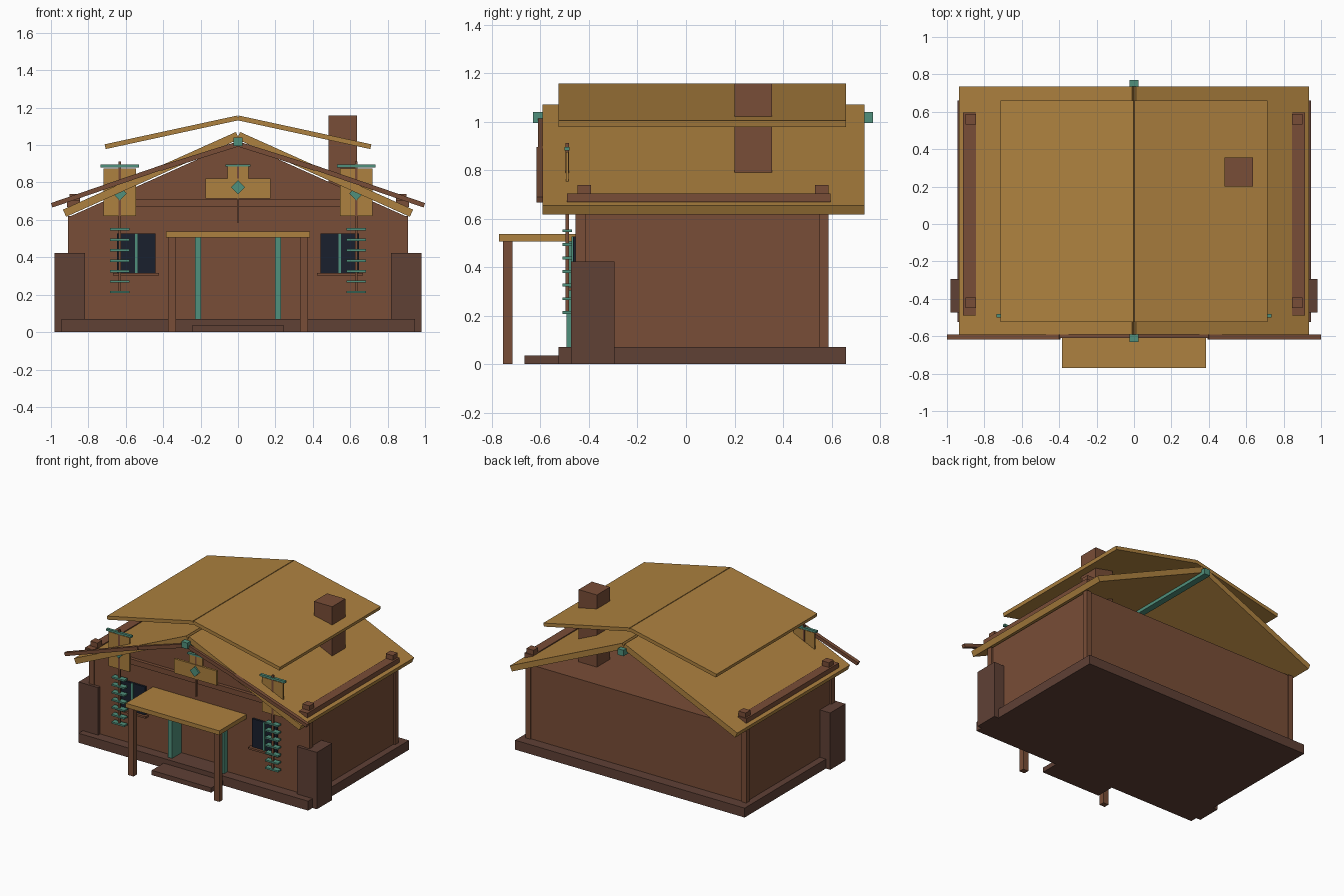
import bpy, bmesh, math
from mathutils import Vector

if "Cube" in bpy.data.objects:
    bpy.data.objects.remove(bpy.data.objects["Cube"])


def material(name, rgb):
    m = bpy.data.materials.new(name)
    m.diffuse_color = (*rgb, 1)
    m.use_nodes = True
    m.node_tree.nodes["Principled BSDF"].inputs["Base Color"].default_value = m.diffuse_color
    return m


WOOD = material("brown_wood", (0.19, 0.075, 0.038))
STONE = material("dark_stone", (0.115, 0.052, 0.036))
GOLD = material("golden_boards", (0.42, 0.22, 0.05))
TEAL = material("teal_trim", (0.08, 0.28, 0.2))
GLASS = material("dark_glass", (0.01, 0.014, 0.026))


def prism(name, pts, y0, y1, mat):
    """Extrude an x-z outline from y0 to y1."""
    bm = bmesh.new()
    face = bm.faces.new([bm.verts.new((x, y0, z)) for x, z in pts])
    ext = bmesh.ops.extrude_face_region(bm, geom=[face])
    verts = [g for g in ext["geom"] if isinstance(g, bmesh.types.BMVert)]
    bmesh.ops.translate(bm, vec=(0, y1 - y0, 0), verts=verts)
    bmesh.ops.recalc_face_normals(bm, faces=bm.faces)
    mesh = bpy.data.meshes.new(name)
    bm.to_mesh(mesh)
    bm.free()
    mesh.materials.append(mat)
    ob = bpy.data.objects.new(name, mesh)
    bpy.context.collection.objects.link(ob)
    return ob


def box(name, x, y, z, mat):
    return prism(name, [(x[0], z[0]), (x[1], z[0]), (x[1], z[1]), (x[0], z[1])], *y, mat)


def slab(name, a, b, thick, y, mat, s=1):
    """Sloping board whose top edge runs from a to b; s mirrors it in x."""
    a, b = Vector(a), Vector(b)
    d = (b - a).normalized()
    n = Vector((d.y, -d.x)) * thick
    return prism(name, [(s * p.x, p.y) for p in (a, b, b + n, a + n)], *y, mat)


def diamond(name, x, z, r, y, mat):
    return prism(name, [(x - r, z), (x, z - r), (x + r, z), (x, z + r)], *y, mat)


def span(c, half):
    return (c - half, c + half)


# Base, step and walls
box("foundation", (-.945, .945), (-.525, .66), (0, .07), STONE)
box("front_step", (-.245, .245), (-.665, -.525), (0, .035), STONE)
box("house_body", (-.895, .895), (-.38, .58), (.07, .62), WOOD)
prism("front_wall", [(-.895, .07), (-.2, .07), (-.2, .53), (.2, .53), (.2, .07),
                     (.895, .07), (.895, .62), (0, 1.02), (-.895, .62)],
      -.45, -.38, WOOD)
box("gable_beam", (-.7, .7), (-.475, -.45), (.67, .71), WOOD)

# Ridge and chimney
box("ridge_beam", span(0, .024), (-.63, .77), (.995, 1.04), TEAL)
box("chimney", (.485, .635), (.2, .355), (.6, 1.157), WOOD)

# Porch canopy
box("porch_canopy", (-.385, .385), (-.77, -.45), (.505, .537), GOLD)

for s, side in ((-1, "left"), (1, "right")):
    # Roof layers and bargeboards
    slab(f"main_roof_{side}", (.011, 1.07), (.936, .655), .042, (-.592, .735), GOLD, s)
    slab(f"upper_roof_{side}", (.003, 1.158), (.713, 1.004), .026, (-.525, .66), GOLD, s)
    slab(f"inner_bargeboard_{side}", (0, 1.02), (.42, .888), .027, (-.61, -.592), WOOD, s)
    slab(f"outer_bargeboard_{side}", (.4, .896), (1.0, .69), .025, (-.617, -.59), WOOD, s)

    # Snow rail with end blocks
    box(f"snow_rail_{side}", span(s * .88, .035), (-.49, .595), (.668, .703), WOOD)
    for y in (-.42, .56):
        box(f"snow_rail_block_{side}", span(s * .873, .029), span(y, .028), (.68, .738), WOOD)

    # Corner posts and stone buttress
    for y in (-.435, .568):
        box(f"corner_post_{side}", span(s * .888, .02), span(y, .02), (.07, .62), WOOD)
    box(f"buttress_{side}", span(s * .9, .081), (-.474, -.295), (0, .423), STONE)

    # Porch post and door jamb
    box(f"porch_post_{side}", span(s * .353, .022), (-.755, -.715), (0, .505), WOOD)
    box(f"door_jamb_{side}", span(s * .214, .016), (-.492, -.38), (.07, .51), TEAL)

    # Window
    box(f"window_{side}", span(s * .543, .103), (-.465, -.45), (.315, .527), GLASS)
    box(f"window_mullion_{side}", span(s * .543, .007), (-.472, -.46), (.315, .527), TEAL)
    box(f"window_sill_{side}", span(s * .545, .122), (-.485, -.45), (.303, .317), WOOD)

    # Side ornament: pole, panel, cap, diamond and hanging slats
    x = s * .632
    box(f"ornament_pole_{side}", span(x, .007), span(-.49, .007), (.21, .912), WOOD)
    box(f"ornament_panel_{side}", span(x, .086), span(-.49, .005), (.62, .875), GOLD)
    box(f"ornament_cap_{side}", span(x, .103), span(-.49, .01), (.88, .895), TEAL)
    diamond(f"ornament_diamond_{side}", x, .74, .037, (-.505, -.49), TEAL)
    for i in range(7):
        z = .214 + i * .056
        box(f"hanging_slat_{side}", span(x, .053), span(-.49, .02), span(z, .006), TEAL)

# Centre ornament
box("centre_pole", span(0, .006), span(-.49, .006), (.585, .9), WOOD)
box("centre_plaque", span(0, .175), span(-.492, .008), (.715, .822), GOLD)
box("centre_upper_plaque", span(0, .055), span(-.49, .005), (.815, .885), GOLD)
box("centre_cap", span(0, .068), span(-.49, .01), (.885, .897), TEAL)
diamond("centre_diamond", 0, .775, .038, (-.512, -.495), TEAL)
